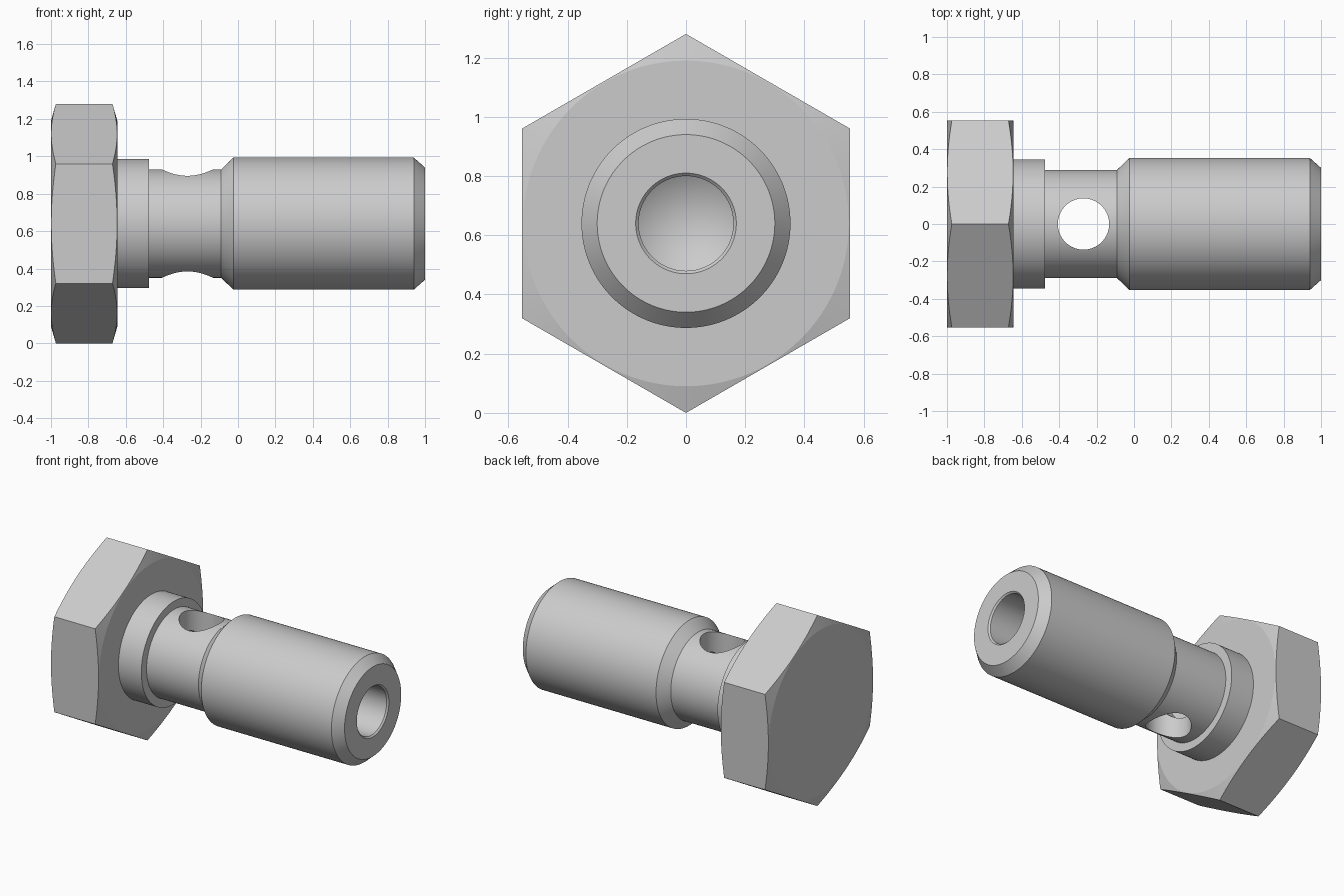
import bpy, bmesh
from math import pi, radians
from mathutils import Matrix, Vector

if "Cube" in bpy.data.objects:
    bpy.data.objects.remove(bpy.data.objects["Cube"], do_unlink=True)

AXIS_Z = 0.64      # height of the bolt axis
HEX_R = 0.64       # head radius across corners
STEPS = 128

steel = bpy.data.materials.new("grey steel")
steel.use_nodes = True
colour = (0.6, 0.6, 0.6, 1)
steel.diffuse_color = colour
steel.node_tree.nodes["Principled BSDF"].inputs["Base Color"].default_value = colour


def to_object(name, bm):
    bmesh.ops.recalc_face_normals(bm, faces=bm.faces)
    mesh = bpy.data.meshes.new(name)
    bm.to_mesh(mesh)
    bm.free()
    mesh.materials.append(steel)
    obj = bpy.data.objects.new(name, mesh)
    bpy.context.collection.objects.link(obj)
    return obj


def lathe(name, profile):
    """Spin (x, radius) points about the bolt axis."""
    bm = bmesh.new()
    verts = [bm.verts.new((x, 0, AXIS_Z + r)) for x, r in profile]
    edges = [bm.edges.new(pair) for pair in zip(verts, verts[1:])]
    bmesh.ops.spin(bm, geom=verts + edges, cent=(0, 0, AXIS_Z), axis=(1, 0, 0),
                   angle=2 * pi, steps=STEPS, use_merge=True)
    bmesh.ops.remove_doubles(bm, verts=bm.verts, dist=1e-5)
    return to_object(name, bm)


def prism(name, sides, radius, length, centre, turn):
    bm = bmesh.new()
    bmesh.ops.create_cone(bm, cap_ends=True, segments=sides, radius1=radius,
                          radius2=radius, depth=length,
                          matrix=Matrix.Translation(Vector(centre)) @ turn)
    return to_object(name, bm)


def cut(obj, tool, operation):
    mod = obj.modifiers.new(operation, "BOOLEAN")
    mod.object, mod.operation, mod.solver = tool, operation, "EXACT"
    bpy.context.view_layer.objects.active = obj
    bpy.ops.object.modifier_apply(modifier=mod.name)
    bpy.data.objects.remove(tool, do_unlink=True)


# Whole turned body: head blank, collar, neck, shank, blind bore with drill tip
bolt = lathe("hollow_bolt", [
    (-1, 0), (-1, 0.55), (-0.968, 0.66), (-0.677, 0.66), (-0.645, 0.55),
    (-0.645, 0.345), (-0.475, 0.345), (-0.475, 0.29),
    (-0.09, 0.29), (-0.025, 0.353), (0.94, 0.353), (1, 0.3),
    (1, 0.17), (0.99, 0.16), (-0.42, 0.16), (-0.52, 0)])

# Six flats on the head, corners pointing up and down
turn = Matrix.Rotation(pi / 2, 4, "Y")
hexagon = prism("hex_cutter", 6, HEX_R, 3, (0, 0, AXIS_Z), turn)
top = max(v.co.z for v in hexagon.data.vertices)
if top < AXIS_Z + HEX_R - 0.01:
    hexagon.data.transform(Matrix.Translation((0, 0, AXIS_Z))
                           @ Matrix.Rotation(pi / 6, 4, "X")
                           @ Matrix.Translation((0, 0, -AXIS_Z)))
cut(bolt, hexagon, "INTERSECT")

# Cross hole straight through the neck
hole = prism("cross_hole_cutter", 96, 0.137, 2, (-0.27, 0, AXIS_Z), Matrix())
cut(bolt, hole, "DIFFERENCE")

# Smooth round surfaces, crisp edges
bpy.ops.object.select_all(action="DESELECT")
bolt.select_set(True)
bpy.context.view_layer.objects.active = bolt
bpy.ops.object.shade_smooth_by_angle(angle=radians(12))
